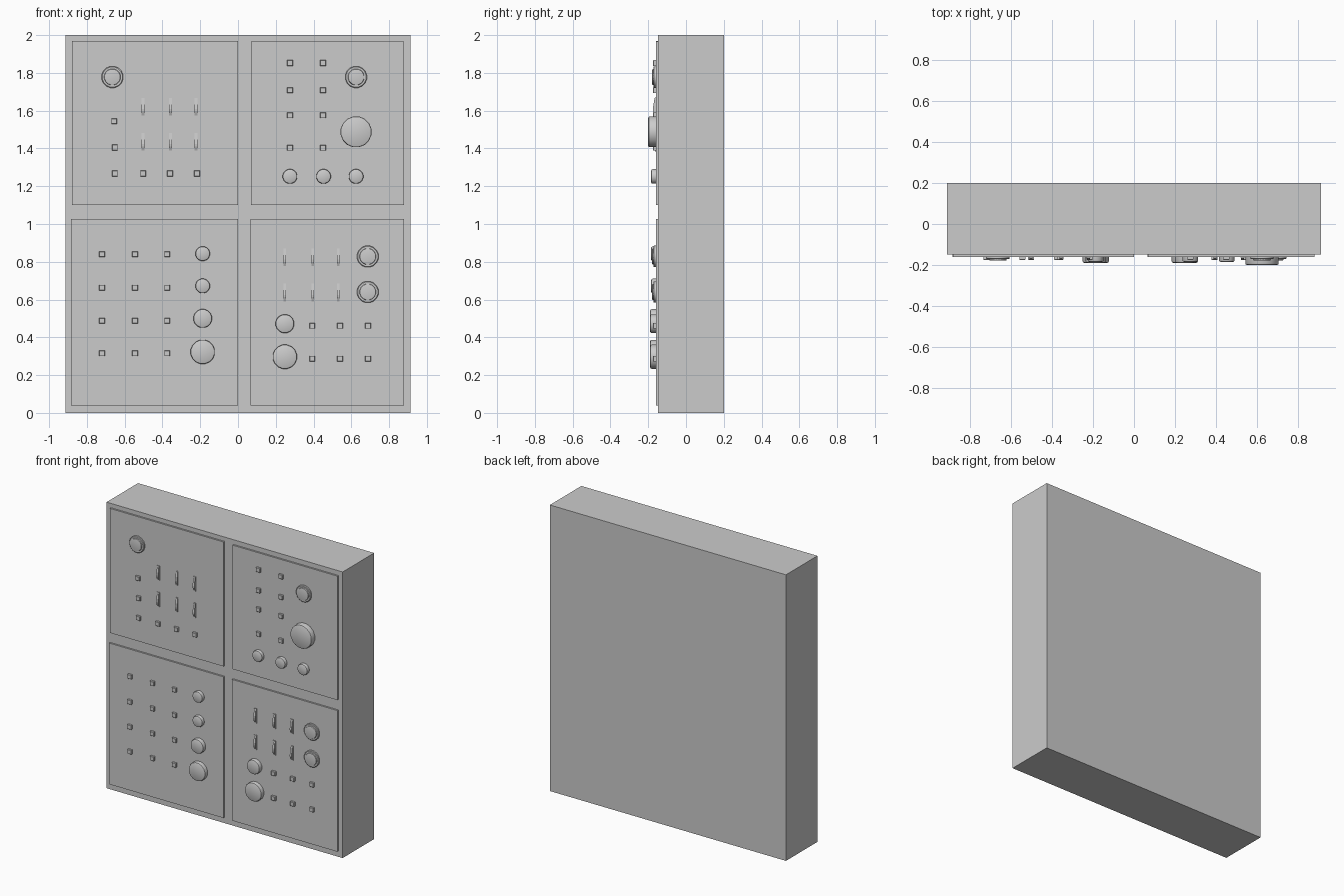
import bpy, bmesh, math

if "Cube" in bpy.data.objects:
    bpy.data.objects.remove(bpy.data.objects["Cube"])

FACE = -0.16  # front surface of the panels


def finish(name, bm, smooth=False):
    bmesh.ops.recalc_face_normals(bm, faces=bm.faces)
    me = bpy.data.meshes.new(name)
    bm.to_mesh(me)
    bm.free()
    ob = bpy.data.objects.new(name, me)
    bpy.context.collection.objects.link(ob)
    if smooth:
        bpy.context.view_layer.objects.active = ob
        ob.select_set(True)
        bpy.ops.object.shade_smooth_by_angle(angle=math.radians(35))
        ob.select_set(False)
    return ob


def box(name, x0, x1, y0, y1, z0, z1, bevel=0):
    bm = bmesh.new()
    bmesh.ops.create_cube(bm, size=1)
    for v in bm.verts:
        v.co = ((x0 + x1) / 2 + v.co.x * (x1 - x0),
                (y0 + y1) / 2 + v.co.y * (y1 - y0),
                (z0 + z1) / 2 + v.co.z * (z1 - z0))
    if bevel:
        front = [e for e in bm.edges if all(v.co.y < y0 + 1e-5 for v in e.verts)]
        bmesh.ops.bevel(bm, geom=front, offset=bevel, segments=1, affect='EDGES')
    return finish(name, bm)


def lathe(name, x, z, profile, n=16):
    """Turn (radius, depth) points about the y axis; caps at both ends."""
    bm = bmesh.new()
    rings = []
    for r, d in profile:
        rings.append([bm.verts.new((x + r * math.cos((i + .5) * math.tau / n), FACE - d,
                                    z + r * math.sin((i + .5) * math.tau / n))) for i in range(n)])
    for a, b in zip(rings, rings[1:]):
        for i in range(n):
            j = (i + 1) % n
            bm.faces.new((a[i], a[j], b[j], b[i]))
    bm.faces.new(rings[0])
    bm.faces.new(rings[-1])
    return finish(name, bm, True)


def knob(name, x, z, r, d):
    lathe(name, x, z, [(r, -.005), (r, d - .008), (r - .002, d - .003), (r - .008, d)])


def ring_dial(name, x, z):
    lathe(name, x, z, [(.058, -.005), (.058, .009), (.054, .012),
                       (.044, .012), (.042, .018), (.038, .019)])


def rocker(name, x, z):
    """Thin slot plate with a peaked rocker."""
    box(name + "_plate", x - .01, x + .01, FACE - .004, FACE + .005, z - .051, z + .051)
    prof = [(.048, -.002), (.048, .006), (-.012, .016), (-.024, .015), (-.046, .006), (-.046, -.002)]
    bm = bmesh.new()
    a, b = [[bm.verts.new((x + s * .007, FACE - d, z + h)) for h, d in prof] for s in (-1, 1)]
    bm.faces.new(a)
    bm.faces.new(b)
    for i in range(len(prof)):
        j = (i + 1) % len(prof)
        bm.faces.new((a[i], a[j], b[j], b[i]))
    finish(name, bm)


# Cabinet and four raised panels
box("cabinet", -.913, .913, -.148, .2, 0, 2)
for name, x0, x1, z0, z1 in (("upper_left", -.88, 0, 1.1, 1.97), ("upper_right", .07, .88, 1.1, 1.967),
                             ("lower_left", -.885, 0, .04, 1.027), ("lower_right", .065, .88, .04, 1.027)):
    box(name + "_panel", x0, x1, FACE, -.14, z0, z1)

# Square push buttons
buttons = [(-.656, 1.544), (-.652, 1.405)]
buttons += [(x, 1.267) for x in (-.652, -.502, -.36, -.217)]
buttons += [(x, z) for x in (.275, .45) for z in (1.852, 1.708, 1.575, 1.403)]
buttons += [(x, z) for x in (-.72, -.545, -.375) for z in (.84, .663, .488, .315)]
buttons += [(x, z) for x in (.393, .54, .688) for z in (.461, .287)]
for x, z in buttons:
    box("button", x - .015, x + .015, FACE - .015, FACE + .005, z - .015, z + .015, .002)

# Rocker switches
for xs, zs in (((-.503, -.357, -.222), (1.62, 1.435)), ((.248, .395, .53), (.823, .637))):
    for x in xs:
        for z in zs:
            rocker("rocker", x, z)

# Ringed dials
for x, z in ((-.665, 1.778), (.625, 1.778), (.687, .828), (.687, .64)):
    ring_dial("ring_dial", x, z)

# Round knobs
knob("main_knob", .625, 1.488, .083, .04)
for x in (.275, .453, .625):
    knob("small_knob", x, 1.252, .039, .025)
for z in (.843, .672):
    knob("small_knob", -.187, z, .039, .025)
for x, z, r in ((-.187, .5, .05), (-.187, .323, .065), (.248, .472, .05), (.248, .297, .065)):
    knob("medium_knob", x, z, r, .03)
